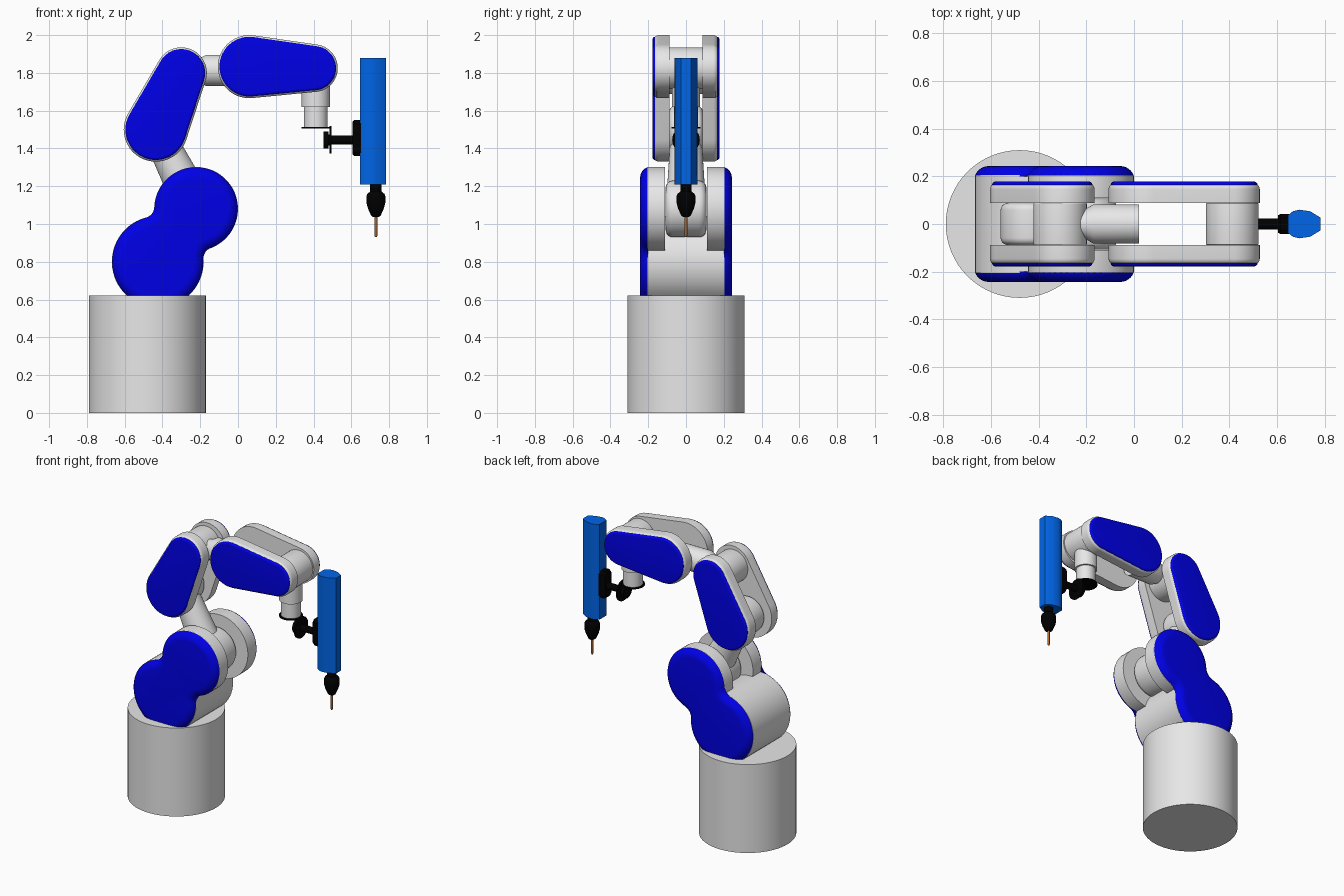
import bpy, bmesh, math
from mathutils import Vector

if "Cube" in bpy.data.objects:
    bpy.data.objects.remove(bpy.data.objects["Cube"])


def material(name, rgb):
    m = bpy.data.materials.new(name)
    m.diffuse_color = (*rgb, 1)
    m.use_nodes = True
    m.node_tree.nodes["Principled BSDF"].inputs["Base Color"].default_value = m.diffuse_color
    return m


GREY = material("light grey", (0.8, 0.8, 0.8))
BLUE = material("cover blue", (0.0, 0.0, 0.8))
TOOL = material("tool blue", (0.0, 0.13, 0.8))
BLACK = material("black", (0.0, 0.0, 0.0))
BROWN = material("drill brown", (0.4, 0.14, 0.03))


def loft(name, layers, mat):
    """Skin between equally long rings of 3D points and cap both ends."""
    bm = bmesh.new()
    rings = [[bm.verts.new(p) for p in ring] for ring in layers]
    n = len(rings[0])
    for a, b in zip(rings, rings[1:]):
        for i in range(n):
            j = (i + 1) % n
            bm.faces.new((a[i], a[j], b[j], b[i]))
    bm.faces.new(rings[0])
    bm.faces.new(rings[-1])
    bmesh.ops.recalc_face_normals(bm, faces=bm.faces)
    me = bpy.data.meshes.new(name)
    bm.to_mesh(me)
    bm.free()
    me.materials.append(mat)
    ob = bpy.data.objects.new(name, me)
    bpy.context.collection.objects.link(ob)
    return ob


def lathe(name, start, axis, profile, mat, n=48):
    """Round part: profile of (radius, distance along axis) from start."""
    q = Vector(axis).to_track_quat('Z', 'Y')
    s = Vector(start)
    turns = [2 * math.pi * i / n for i in range(n)]
    return loft(name, [[s + q @ Vector((r * math.cos(a), r * math.sin(a), t))
                        for a in turns] for r, t in profile], mat)


def rounded(r, length, b):
    """Drum profile with rounded rims."""
    arcs = [(b * (1 - math.cos(t)), b * (1 - math.sin(t)))
            for t in (math.pi / 2 * k / 5 for k in range(6))]
    low = [(r - d, h) for d, h in reversed(arcs)]
    return low + [(r - d, length - h) for d, h in arcs]


def drum(name, x, z, r, half, b, mat=GREY):
    lathe(name, (x, -half, z), (0, 1, 0), rounded(r, 2 * half, b), mat)


def arc(c, r, a0, a1, n):
    return [(c[0] + r * math.cos(a0 + (a1 - a0) * i / n),
             c[1] + r * math.sin(a0 + (a1 - a0) * i / n)) for i in range(n + 1)]


def stadium(c1, r1, c2, r2):
    """Outline round two circles joined by tangents, inset by d."""
    dx, dz = c2[0] - c1[0], c2[1] - c1[1]
    phi, beta = math.atan2(dz, dx), math.acos((r1 - r2) / math.hypot(dx, dz))
    return lambda d: (arc(c1, r1 - d, phi + beta, phi + 2 * math.pi - beta, 32)
                      + arc(c2, r2 - d, phi - beta, phi + beta, 32))


def lobes(c1, r1, c2, r2, fillet, floor):
    """Two overlapping circles with filleted waist, the lower cut flat at floor."""
    dx, dz = c2[0] - c1[0], c2[1] - c1[1]
    dist, phi = math.hypot(dx, dz), math.atan2(dz, dx)
    p, q = r1 + fillet, r2 + fillet
    a = math.acos((dist**2 + p * p - q * q) / (2 * dist * p))
    b = math.acos((dist**2 + q * q - p * p) / (2 * dist * q))
    left = arc(c1, p, phi + a, 0, 1)[0]
    right = arc(c1, p, phi - a, 0, 1)[0]
    pi = math.pi

    def outline(d):
        cut = math.asin((c1[1] - floor) / (r1 - d))
        f = fillet + d
        return (arc(c1, r1 - d, phi + a, pi + cut, 20)
                + arc(c1, r1 - d, 2 * pi - cut, 2 * pi + phi - a, 20)
                + arc(right, f, phi - a + pi, phi + b, 10)[1:-1]
                + arc(c2, r2 - d, phi - pi + b, phi + pi - b, 40)
                + arc(left, f, phi - b, phi + a - pi, 10)[1:-1])
    return outline


def plate(name, outline, y0, y1, b, side, mat, inset=0.0, start=0.0):
    """Side plate from y0 to y1, outer rim rounded by b from angle start on."""
    angles = [start + (math.pi / 2 - start) * k / 6 for k in range(7)]
    d0 = b * (1 - math.cos(start))
    rim = [(b * (1 - math.cos(t)) - d0, y1 - b + b * math.sin(t)) for t in angles]
    steps = ([(0, y0)] if y0 < rim[0][1] - 0.001 else []) + rim
    loft(name, [[(x, side * y, z) for x, z in outline(d + inset)]
                for d, y in steps], mat)


# Base drum
lathe("base", (-0.48, 0, 0), (0, 0, 1), [(0.31, 0), (0.31, 0.622)], GREY, 64)

# Shoulder: full-width lower drum, cut flat on the base
SH, UP, EL = (-0.425, 0.80), (-0.222, 1.08), (-0.435, 1.50)
cut = math.asin(0.18 / 0.243)
ring = arc(SH, 0.243, -cut, math.pi + cut, 48)
loft("shoulder_drum", [[(x, y, z) for x, z in ring] for y in (-0.205, 0.205)], GREY)

# Paired side plates and their blue covers
shoulder = lobes(SH, 0.243, UP, 0.222, 0.06, 0.62)
arm = stadium(EL, 0.17, (-0.30, 1.80), 0.135)
forearm = stadium((0.06, 1.833), 0.167, (0.402, 1.825), 0.126)
for side, tag in ((-1, "front"), (1, "back")):
    disc = lambda d: arc(UP, 0.222 - d, 0, 2 * math.pi * 47 / 48, 47)
    plate(f"shoulder_disc_{tag}", disc, 0.11, 0.205, 0.003, side, GREY)
    plate(f"shoulder_cover_{tag}", shoulder, 0.2, 0.243, 0.06, side, BLUE, 0.001, 0.35)
    for part, outline in (("arm", arm), ("forearm", forearm)):
        plate(f"{part}_plate_{tag}", outline, 0.088, 0.17, 0.025, side, GREY)
        plate(f"{part}_cover_{tag}", outline, 0.155, 0.178, 0.015, side, BLUE, 0.009)

# Lower link between shoulder and arm
drum("lower_link_hub", *UP, 0.15, 0.108, 0.04)
link = Vector((EL[0] - UP[0], 0, EL[1] - UP[1]))
lathe("lower_link", (UP[0], 0, UP[1]), link, [(0.107, 0), (0.08, link.length)], GREY)
drum("elbow_hub", *EL, 0.125, 0.088, 0.03)

# Upper link between arm and forearm
drum("upper_hub", -0.31, 1.80, 0.112, 0.089, 0.006)
lathe("upper_link", (-0.31, 0, 1.813), (1, 0, 0),
      [(0.06, 0), (0.06, 0.1), (0.082, 0.14), (0.082, 0.33)], GREY)

# Wrist
drum("wrist_hub", 0.412, 1.825, 0.11, 0.088, 0.004)
lathe("wrist_tube", (0.412, 0, 1.512), (0, 0, 1),
      [(0.063, 0), (0.063, 0.108), (0.075, 0.108), (0.075, 0.3)], GREY)
lathe("wrist_flange", (0.412, 0, 1.506), (0, 0, 1), [(0.076, 0), (0.076, 0.008)], BLACK)

# Tool bracket: hub, disc, rod
lathe("tool_bracket", (0.453, 0, 1.445), (1, 0, 0),
      [(0.046, 0), (0.046, 0.026), (0.03, 0.026), (0.03, 0.032), (0.073, 0.032),
       (0.073, 0.042), (0.023, 0.042), (0.023, 0.16)], BLACK)


def mirrored(half):
    return half + [(x, -y) for x, y in reversed(half)]


# Mount block with chamfered corners
block = [(0.075, 0.042), (0.095, 0.025)]
block = mirrored([(-z, y) for z, y in reversed(block)] + block)
loft("tool_mount", [[(x, y * k, 1.455 + z * k) for z, y in block]
                    for x, k in ((0.605, 0.88), (0.615, 1), (0.655, 1))], BLACK)

# Drill motor body, chuck and bit
body = mirrored([(0.646, 0.037), (0.668, 0.054), (0.695, 0.06), (0.74, 0.053), (0.783, 0.027)])
loft("drill_body", [[(x, y, z) for x, y in body] for z in (1.21, 1.88)], TOOL)
lathe("drill_chuck", (0.73, 0, 1.212), (0, 0, -1),
      [(0.03, 0), (0.03, 0.04), (0.045, 0.052), (0.05, 0.065), (0.05, 0.1),
       (0.042, 0.13), (0.025, 0.168), (0.015, 0.175)], BLACK, 24)
lathe("drill_bit", (0.73, 0, 1.05), (0, 0, -1),
      [(0.008, 0), (0.008, 0.112), (0.004, 0.12)], BROWN, 16)

# Smooth round faces, keep hard rims
bpy.ops.object.select_all(action='SELECT')
bpy.context.view_layer.objects.active = bpy.data.objects["base"]
bpy.ops.object.shade_smooth_by_angle(angle=math.radians(32))
